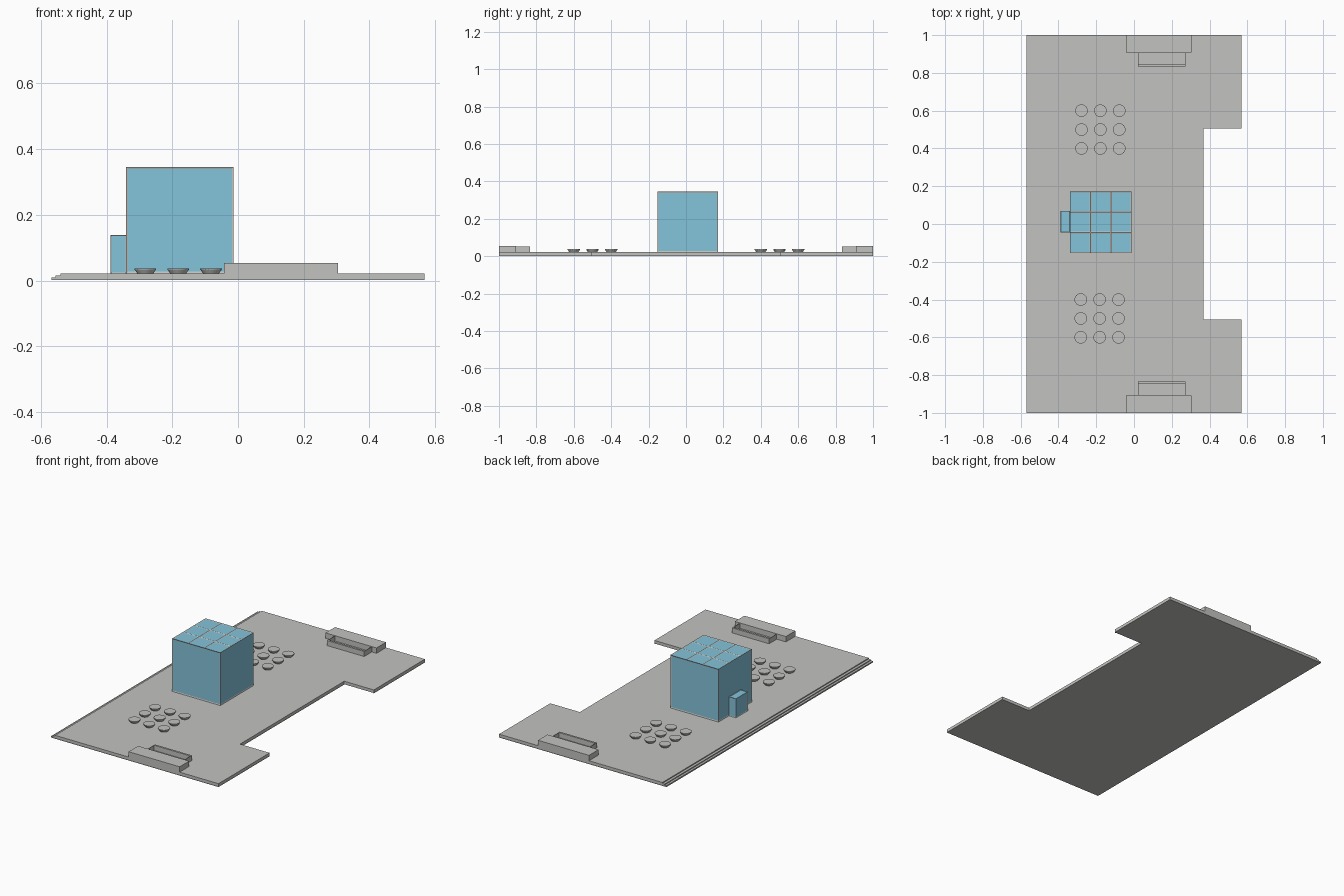
import bpy, bmesh, math
from mathutils import Matrix, Vector

if "Cube" in bpy.data.objects:
    bpy.data.objects.remove(bpy.data.objects["Cube"])


def material(name, r, g, b):
    m = bpy.data.materials.new(name)
    m.use_nodes = True
    m.diffuse_color = (r, g, b, 1)
    m.node_tree.nodes["Principled BSDF"].inputs["Base Color"].default_value = (r, g, b, 1)
    return m


GREY = material("light grey", 0.54, 0.55, 0.525)
BLUE = material("sky blue", 0.23, 0.55, 0.71)


def finish(bm, name, *mats):
    mesh = bpy.data.meshes.new(name)
    bm.to_mesh(mesh)
    bm.free()
    for m in mats:
        mesh.materials.append(m)
    ob = bpy.data.objects.new(name, mesh)
    bpy.context.collection.objects.link(ob)
    return ob


def add_box(bm, x0, x1, y0, y1, z0, z1):
    mid = Vector((x0 + x1, y0 + y1, z0 + z1)) / 2
    size = Matrix.Diagonal((x1 - x0, y1 - y0, z1 - z0, 1))
    bmesh.ops.create_cube(bm, size=1, matrix=Matrix.Translation(mid) @ size)


def boxes(name, mat, *specs):
    bm = bmesh.new()
    for s in specs:
        add_box(bm, *s)
    return finish(bm, name, mat)


def add_strip(bm, x0, x1, y0, y1):
    """Flat strip on the ground plane, facing up."""
    corners = [(x0, y0), (x1, y0), (x1, y1), (x0, y1)]
    bm.faces.new([bm.verts.new((x, y, 0)) for x, y in corners])


def lathe(bm, profile, center, steps):
    """Spin (radius, height) points about a vertical axis."""
    cx, cy = center
    verts = [bm.verts.new((cx + r, cy, z)) for r, z in profile]
    edges = [bm.edges.new(p) for p in zip(verts, verts[1:])]
    bmesh.ops.spin(bm, geom=verts + edges, cent=(cx, cy, 0), axis=(0, 0, 1),
                   angle=2 * math.pi, steps=steps, use_duplicate=False)
    bmesh.ops.remove_doubles(bm, verts=bm.verts, dist=0.0003)


# Board: three stacked layers that step in along one long edge
LEFT, RIGHT, NOTCH_X, NOTCH_Y = -0.568, 0.568, 0.367, 0.505


def board_layer(name, left, z0, z1):
    bm = bmesh.new()
    outline = [(left, -1), (RIGHT, -1), (RIGHT, -NOTCH_Y), (NOTCH_X, -NOTCH_Y),
               (NOTCH_X, NOTCH_Y), (RIGHT, NOTCH_Y), (RIGHT, 1), (left, 1)]
    base = bm.faces.new([bm.verts.new((x, y, z0)) for x, y in outline])
    top = bmesh.ops.extrude_face_region(bm, geom=[base], use_keep_orig=True)["geom"]
    bmesh.ops.translate(bm, vec=(0, 0, z1 - z0),
                        verts=[v for v in top if isinstance(v, bmesh.types.BMVert)])
    bmesh.ops.recalc_face_normals(bm, faces=bm.faces)
    return finish(bm, name, GREY)


board_layer("board_base", LEFT, 0.002, 0.009)
board_layer("board_middle", -0.555, 0.009, 0.015)
board_layer("board_top", -0.54, 0.015, 0.021)

# Underside seams between the panels
W = 0.008
CX0, CX1, CY0, CY1 = -0.34, -0.013, -0.153, 0.171
bm = bmesh.new()
for x in (CX0, CX1):
    add_strip(bm, x - W, x + W, -1, 1)
for y in (CY0, CY1):
    add_strip(bm, CX0 + W, CX1 - W, y - W, y + W)
add_strip(bm, LEFT, LEFT + W, -1, 1)
add_strip(bm, NOTCH_X - 2 * W, NOTCH_X, -1, 1)
for s in (-1, 1):
    add_strip(bm, RIGHT - W, RIGHT, *sorted((s * NOTCH_Y, s)))
    add_strip(bm, LEFT + W, RIGHT - W, *sorted((s * (1 - W), s)))
    for y in (0.905, 0.838):
        add_strip(bm, CX1 + W, NOTCH_X - 2 * W, s * y - 0.005, s * y + 0.005)
    for i in range(4):
        x = 0.03 + i * 0.08
        add_strip(bm, x - 0.005, x + 0.005, *sorted((s * 0.843, s * 0.9)))
finish(bm, "underside_seams", GREY)

# Round vent below the block: ring, hub and thin spokes
VENT = Matrix.Translation((-0.178, 0.006, 0))
bm = bmesh.new()
bmesh.ops.create_circle(bm, cap_ends=True, radius=0.045, segments=32, matrix=VENT)
STEPS = 32
for i in range(STEPS):
    a, b = i * math.tau / STEPS, (i + 1) * math.tau / STEPS
    for r0, r1, end in ((0.1, 0.116, b), (0.045, 0.1, a + 0.06)):
        pts = [(r0, a), (r1, a), (r1, end), (r0, end)]
        bm.faces.new([bm.verts.new(VENT @ Vector((r * math.cos(t), r * math.sin(t), 0)))
                      for r, t in pts])
bm.normal_update()
bmesh.ops.reverse_faces(bm, faces=[f for f in bm.faces if f.normal.z < 0])
finish(bm, "round_vent", GREY)


# Blocks: grey edge frames around slightly sunken blue faces
def framed_block(name, x0, x1, y0, y1, top, frame, tiles):
    bm = bmesh.new()
    add_box(bm, x0, x1, y0, y1, 0.021, top)
    bm.normal_update()
    sides = [f for f in bm.faces if abs(f.normal.z) < 0.5]
    bmesh.ops.delete(bm, geom=[f for f in bm.faces if f.normal.z > 0.5], context="FACES_ONLY")
    place = Matrix.Translation(((x0 + x1) / 2, (y0 + y1) / 2, top))
    grid = bmesh.ops.create_grid(bm, x_segments=tiles, y_segments=tiles, size=0.5,
                                 matrix=place @ Matrix.Diagonal((x1 - x0, y1 - y0, 1, 1)))
    cells = list({f for v in grid["verts"] for f in v.link_faces})
    bm.normal_update()
    for faces, width in ((sides, frame), (cells, frame * 0.8)):
        bmesh.ops.inset_individual(bm, faces=faces, thickness=width, depth=-0.002,
                                   use_even_offset=True)
        for f in faces:
            f.material_index = 1
    return finish(bm, name, GREY, BLUE)


framed_block("main_block", CX0, CX1, CY0, CY1, 0.345, 0.006, 3)
framed_block("side_block", -0.388, CX0, -0.045, 0.07, 0.138, 0.003, 1)

# Buttons: two groups of nine flared discs
bm = bmesh.new()
for s in (-1, 1):
    for x in (-0.28, -0.18, -0.08):
        for y in (0.4, 0.5, 0.6):
            lathe(bm, [(0.0001, 0.021), (0.024, 0.021), (0.033, 0.034), (0.033, 0.037),
                       (0.0001, 0.037)], (x + 0.002 * s, s * y), 24)
bmesh.ops.recalc_face_normals(bm, faces=bm.faces)
finish(bm, "buttons", GREY)

# End connectors: a bar with a thin walled open tray behind it
for s, side in ((-1, "front"), (1, "back")):
    def span(a, b):
        return sorted((s * a, s * b))
    boxes(side + "_connector_bar", GREY, (-0.042, 0.304, *span(0.908, 1), 0.021, 0.054))
    boxes(side + "_connector_tray", GREY,
          (0.02, 0.272, *span(0.834, 0.846), 0.021, 0.052),
          (0.02, 0.023, *span(0.846, 0.908), 0.021, 0.052),
          (0.269, 0.272, *span(0.846, 0.908), 0.021, 0.052))
